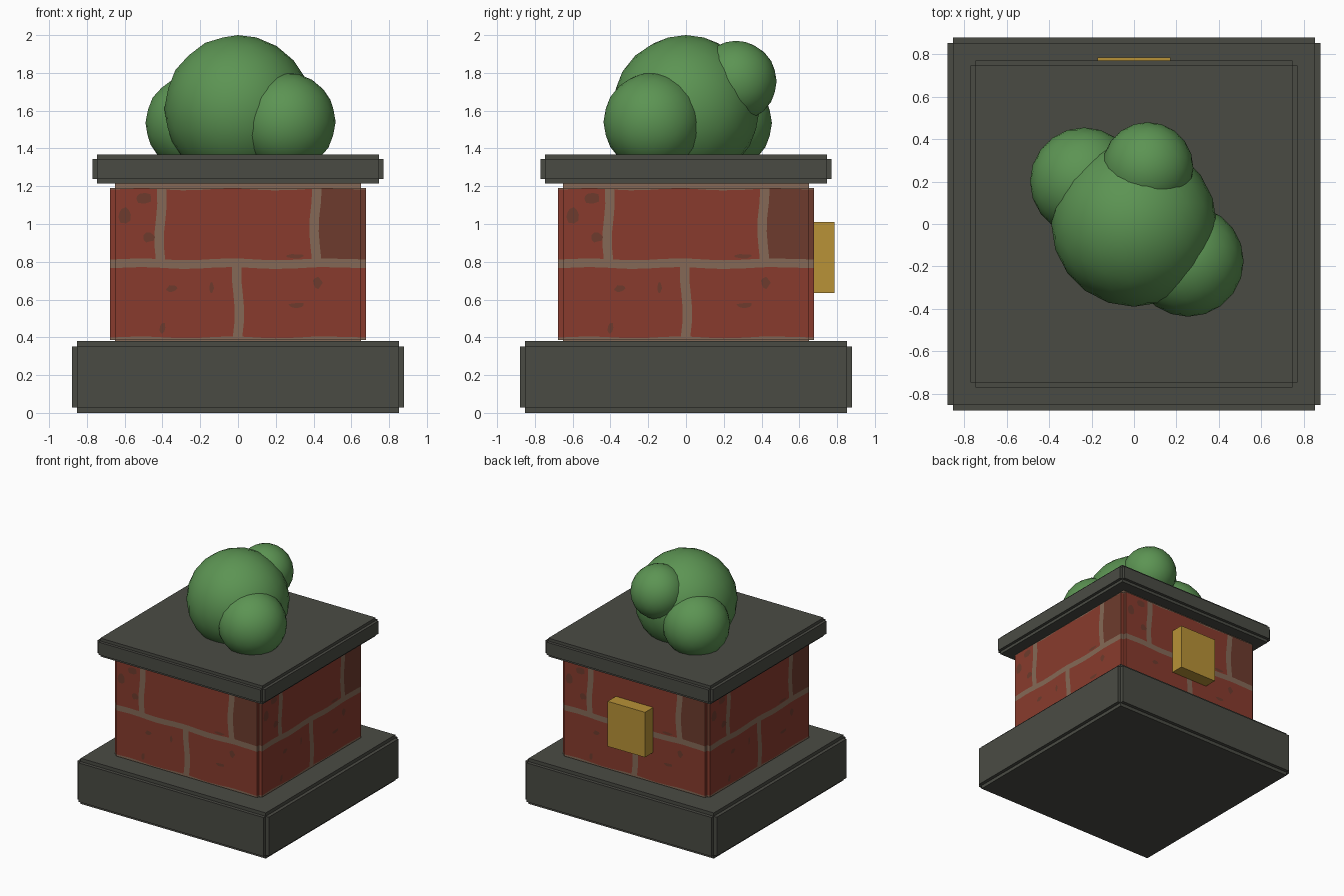
import bpy, bmesh, math, random
from mathutils import Matrix, Vector

random.seed(4)
cube = bpy.data.objects.get("Cube")
if cube:
    bpy.data.objects.remove(cube, do_unlink=True)


def material(name, rgb):
    lin = [((c / 255 + 0.055) / 1.055) ** 2.4 for c in rgb]
    m = bpy.data.materials.new(name)
    m.use_nodes = True
    m.diffuse_color = (*lin, 1)
    m.node_tree.nodes["Principled BSDF"].inputs["Base Color"].default_value = (*lin, 1)
    return m


stone = material("dark stone", (74, 75, 68))
brick = material("red brick", (136, 59, 45))
mortar = material("mortar", (133, 105, 86))
burnt = material("burnt brick", (109, 59, 45))
leaf = material("leaf green", (92, 148, 83))
brass = material("brass yellow", (184, 146, 55))


def finish(name, bm, mats):
    me = bpy.data.meshes.new(name)
    bm.to_mesh(me)
    bm.free()
    for m in mats:
        me.materials.append(m)
    ob = bpy.data.objects.new(name, me)
    bpy.context.collection.objects.link(ob)
    return ob


def box(bm, hx, hy, z0, z1):
    size = Matrix.Diagonal((2 * hx, 2 * hy, z1 - z0, 1))
    bmesh.ops.create_cube(bm, size=1, matrix=Matrix.Translation((0, 0, (z0 + z1) / 2)) @ size)


def stepped_block(name, half, z0, z1, step, mat):
    """Three crossing slabs give a block with notched edges."""
    bm = bmesh.new()
    inner = half - step
    box(bm, half, inner, z0 + step, z1 - step)
    box(bm, inner, half, z0 + step, z1 - step)
    box(bm, inner, inner, z0, z1)
    return finish(name, bm, [mat])


# Stone base and cap, mortar core
stepped_block("base", 0.88, 0, 0.38, 0.028, stone)
stepped_block("cap", 0.77, 1.215, 1.368, 0.024, stone)
core = bmesh.new()
box(core, 0.65, 0.65, 0.36, 1.22)
finish("mortar_core", core, [mortar])

# Brick walls: one slab cut into courses, then turned for the other two sides
HALF, INNER = 0.677, 0.65
JOINT, ROW = 0.025, 0.79
COLUMN = 0.41


def wall_material(u, z):
    if z < 0.4 or z > 1.183 or abs(z - ROW) < JOINT - 0.002:
        return 1
    if z < ROW:
        return 1 if abs(u) < JOINT else 0
    if abs(abs(u) - COLUMN) < JOINT:
        return 1
    return 2 if u > COLUMN else 0


def brick_slab(name, turn):
    bm = bmesh.new()
    box(bm, INNER, HALF, 0.386, 1.19)
    heights = [0.4, 1.183, ROW - JOINT + 0.002, ROW + JOINT - 0.002]
    heights += [0.47 + 0.075 * i for i in range(4)] + [0.88 + 0.075 * i for i in range(4)]
    columns = [c + s * JOINT for c in (-COLUMN, 0, COLUMN) for s in (-1, 1)]
    columns += [s * d for s in (-1, 1) for d in (0.12, 0.2, 0.3, 0.52)]
    cuts = [((0, 0, h), (0, 0, 1)) for h in heights]
    cuts += [((c, 0, 0), (1, 0, 0)) for c in columns]
    cuts += [((0, s * (COLUMN + JOINT), 0), (0, 1, 0)) for s in (-1, 1)]
    for co, no in cuts:
        bmesh.ops.bisect_plane(bm, geom=bm.verts[:] + bm.edges[:] + bm.faces[:],
                               plane_co=co, plane_no=no)
    bm.normal_update()
    for f in bm.faces:
        c = f.calc_center_median()
        f.material_index = wall_material(f.normal.x * c.y - f.normal.y * c.x, c.z)
    # Slightly wavy joints
    for v in bm.verts:
        if abs(v.co.x) < 0.6 and abs(v.co.y) > INNER and 0.39 < v.co.z < 1.189:
            u = -v.co.x if v.co.y > 0 else v.co.x
            z = v.co.z
            du = 0.008 * math.sin(15 * z + 9 * round(u * 2))
            v.co.x += -du if v.co.y > 0 else du
            v.co.z += 0.005 * math.sin(13 * u + 2)
    ob = finish(name, bm, [brick, mortar, burnt])
    ob.rotation_euler.z = turn


brick_slab("front_and_back_bricks", 0)
brick_slab("side_bricks", math.pi / 2)

# Burnt patches: thin irregular plates repeated on every wall (u, z, width, height)
patches = [(-0.6, 1.05, 0.04, 0.045), (-0.5, 1.14, 0.05, 0.03), (-0.47, 0.93, 0.03, 0.03),
           (-0.35, 0.66, 0.03, 0.02), (-0.14, 0.66, 0.012, 0.03), (0.31, 0.57, 0.045, 0.016),
           (0.42, 0.69, 0.025, 0.035), (-0.4, 0.45, 0.016, 0.035), (0.31, 0.83, 0.05, 0.012)]
bm = bmesh.new()
for u, z, w, h in patches:
    shape = []
    for i in range(9):
        a = math.tau * i / 9
        r = random.uniform(0.7, 1.15)
        shape.append(Vector((u + w * r * math.cos(a), -HALF - 0.002, z + h * r * math.sin(a))))
    for side in range(4):
        spin = Matrix.Rotation(side * math.pi / 2, 3, "Z")
        bm.faces.new([bm.verts.new(spin @ p) for p in shape])
finish("burnt_patches", bm, [burnt])

# Plaque on the back wall
bm = bmesh.new()
box(bm, 0.172, 0.06, 0.635, 1.01)
finish("plaque", bm, [brass]).location.y = 0.725

# Bush made of round clumps
clumps = {"bush_main": ((0, 0, 1.61), 0.39),
          "bush_front_right": ((0.255, -0.175, 1.54), 0.262),
          "bush_back_left": ((-0.235, 0.2, 1.535), 0.255),
          "bush_top_back": ((0.065, 0.265, 1.755), 0.215)}
for name, (place, radius) in clumps.items():
    bm = bmesh.new()
    bmesh.ops.create_icosphere(bm, subdivisions=3, radius=radius)
    for f in bm.faces:
        f.smooth = True
    finish(name, bm, [leaf]).location = place
